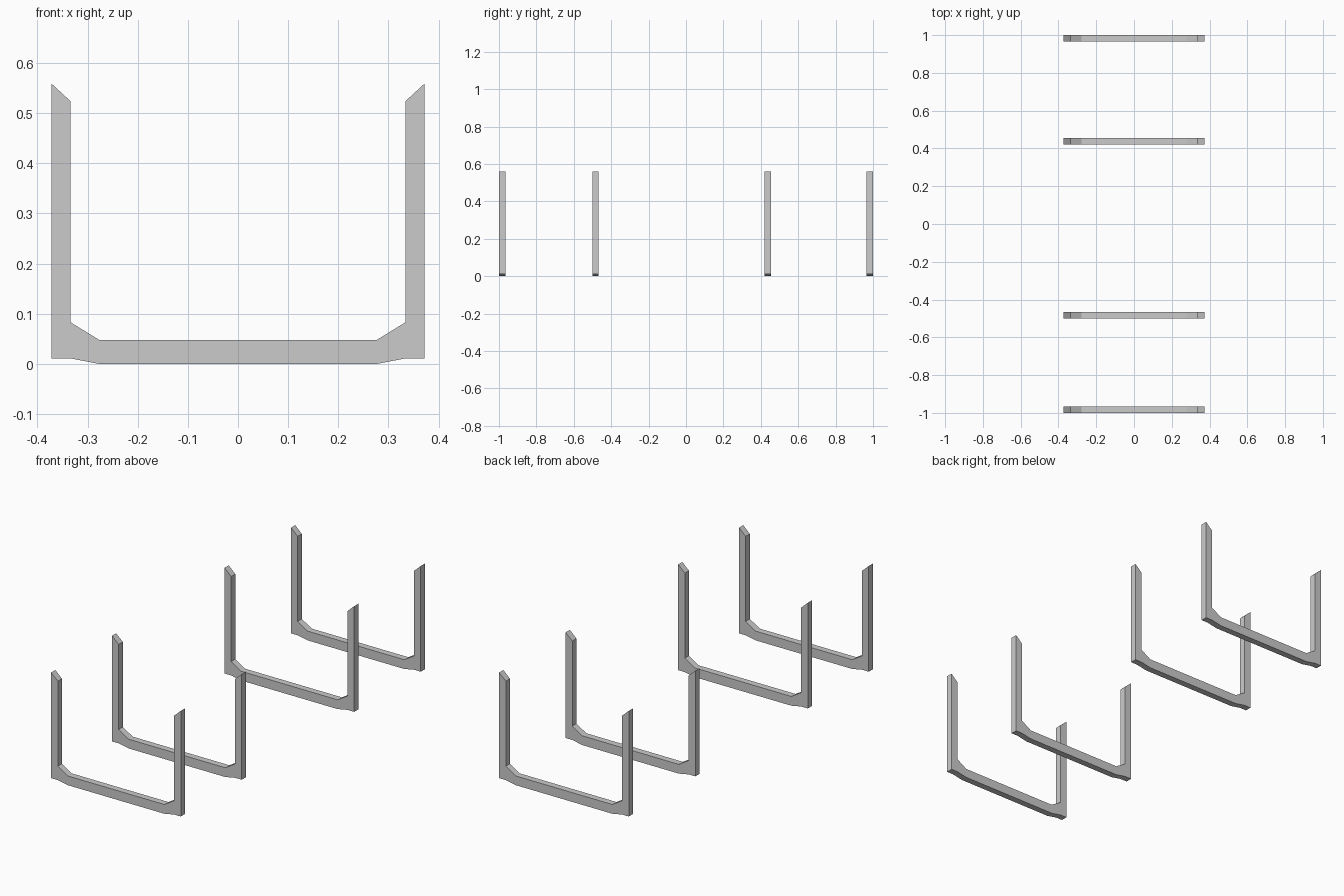
import bpy, bmesh

if "Cube" in bpy.data.objects:
    bpy.data.objects.remove(bpy.data.objects["Cube"])

THICK = 0.034

# Right half of the U-shaped outline (x, z): bottom edge, outer post, inner edge
HALF = [(0.277, 0.0), (0.334, 0.011), (0.372, 0.011), (0.372, 0.559),
        (0.334, 0.524), (0.334, 0.083), (0.277, 0.048)]
OUTLINE = HALF + [(-x, z) for x, z in reversed(HALF)]


def u_bracket(name, y):
    """Extrude the U outline along y, centred on the given position."""
    bm = bmesh.new()
    face = bm.faces.new([bm.verts.new((x, -THICK / 2, z)) for x, z in OUTLINE])
    ext = bmesh.ops.extrude_face_region(bm, geom=[face], use_keep_orig=True)
    moved = [v for v in ext["geom"] if isinstance(v, bmesh.types.BMVert)]
    bmesh.ops.translate(bm, verts=moved, vec=(0, THICK, 0))
    bmesh.ops.recalc_face_normals(bm, faces=bm.faces)
    mesh = bpy.data.meshes.new(name)
    bm.to_mesh(mesh)
    bm.free()
    obj = bpy.data.objects.new(name, mesh)
    obj.location.y = y
    bpy.context.collection.objects.link(obj)


# Four cradle brackets from front to back
for name, y in [("front_bracket", -0.983), ("front_inner_bracket", -0.484),
                ("back_inner_bracket", 0.438), ("back_bracket", 0.983)]:
    u_bracket(name, y)
